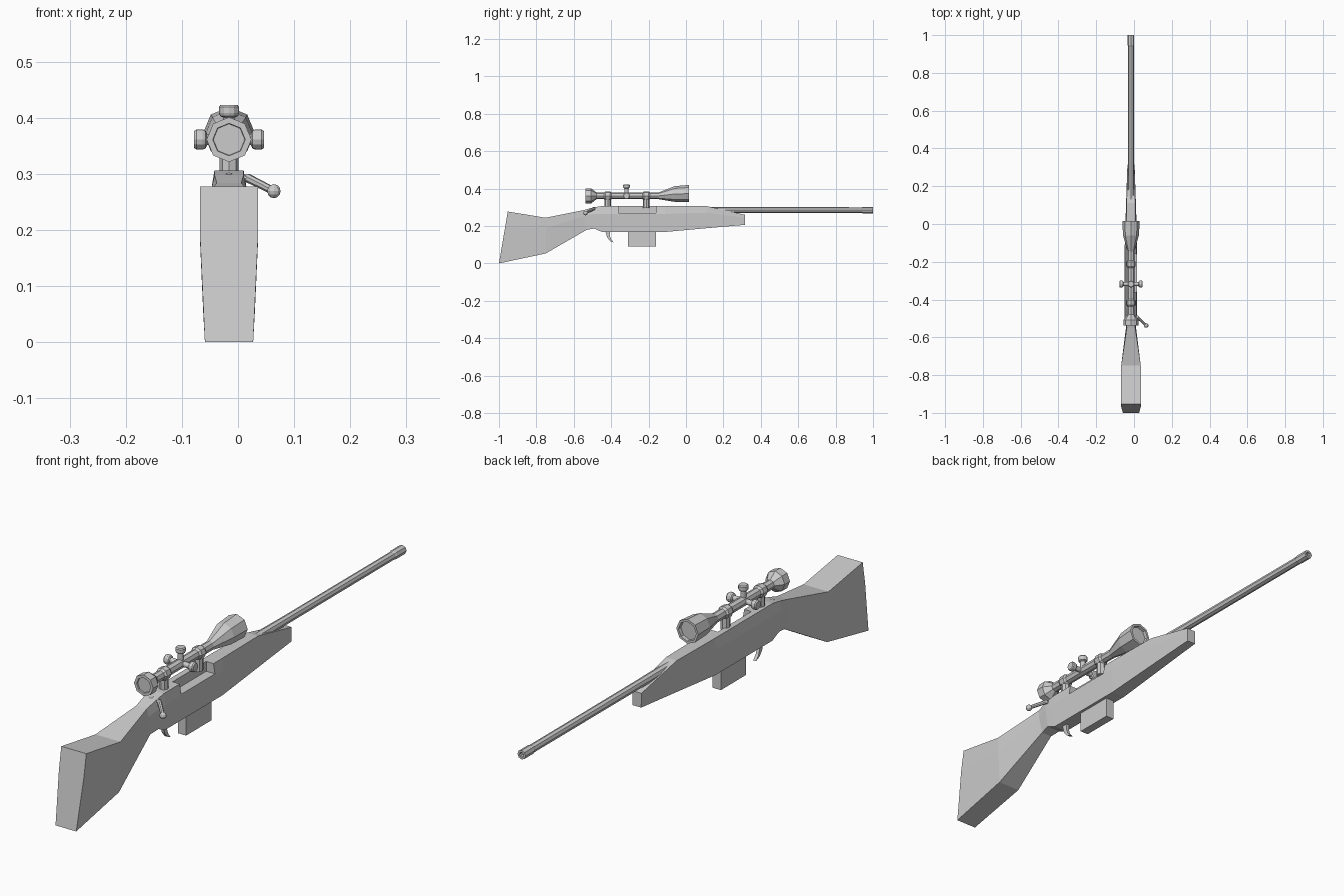
import bpy, bmesh
from math import cos, sin, pi
from mathutils import Vector

if "Cube" in bpy.data.objects:
    bpy.data.objects.remove(bpy.data.objects["Cube"])

CX = -0.016   # centre line of the rifle
SZ = 0.361    # scope axis height


def make_object(name, bm):
    bmesh.ops.recalc_face_normals(bm, faces=bm.faces)
    me = bpy.data.meshes.new(name)
    bm.to_mesh(me)
    bm.free()
    ob = bpy.data.objects.new(name, me)
    bpy.context.collection.objects.link(ob)
    return ob


def loft(name, rings):
    """Skin a list of equal-length point rings and cap both ends."""
    bm = bmesh.new()
    loops = [[bm.verts.new(p) for p in ring] for ring in rings]
    n = len(loops[0])
    for a, b in zip(loops, loops[1:]):
        for i in range(n):
            j = (i + 1) % n
            bm.faces.new((a[i], a[j], b[j], b[i]))
    bm.faces.new(loops[0])
    bm.faces.new(loops[-1])
    return make_object(name, bm)


def lathe(name, base, axis, profile, sides=8):
    """Round part along an axis; profile = (distance, radius[, lift])."""
    base, axis = Vector(base), Vector(axis).normalized()
    u = Vector((1, 0, 0)) if abs(axis.x) < 0.7 else Vector((0, 1, 0))
    v = axis.cross(u).normalized()
    u = v.cross(axis)
    rings = []
    for d, r, *lift in profile:
        c = base + axis * d + Vector((0, 0, lift[0] if lift else 0))
        rings.append([c + (u * cos(2 * pi * i / sides) + v * sin(2 * pi * i / sides)) * r
                      for i in range(sides)])
    return loft(name, rings)


def box(name, lo, hi):
    return loft(name, [[(lo[0], y, lo[2]), (hi[0], y, lo[2]), (hi[0], y, hi[2]), (lo[0], y, hi[2])]
                       for y in (lo[1], hi[1])])


def ball(name, loc, r):
    bm = bmesh.new()
    bmesh.ops.create_uvsphere(bm, u_segments=10, v_segments=6, radius=r)
    bmesh.ops.translate(bm, verts=bm.verts, vec=loc)
    return make_object(name, bm)


# Stock: y top, y bottom, z top, z bottom, half widths top / middle / bottom
stations = [
    (-0.953, -1.0, 0.277, 0.0, 0.052, 0.052, 0.043),
    (-0.75, -0.75, 0.244, 0.053, 0.052, 0.052, 0.046),
    (-0.55, -0.53, 0.284, 0.180, 0.022, 0.026, 0.022),
    (-0.50, -0.49, 0.298, 0.186, 0.026, 0.033, 0.028),
    (-0.455, -0.45, 0.306, 0.168, 0.026, 0.033, 0.028),
    (-0.11, -0.11, 0.306, 0.168, 0.026, 0.033, 0.028),
    (0.11, 0.11, 0.306, 0.188, 0.023, 0.026, 0.023),
    (0.315, 0.315, 0.260, 0.206, 0.019, 0.019, 0.018),
]
rings = []
for yt, yb, zt, zb, wt, wm, wb in stations:
    ym, zm = yt + (yb - yt) * 0.3, zt + (zb - zt) * 0.3
    right = [(wt, yt, zt), (wm, ym, zm), (wb, yb, zb)]
    rings.append([(CX + w, y, z) for w, y, z in right] +
                 [(CX - w, y, z) for w, y, z in reversed(right)])
stock = loft("stock", rings)

# Ejection port cut in the right side
cutter = box("port_cutter", (CX - 0.004, -0.36, 0.269), (0.1, -0.16, 0.35))
mod = stock.modifiers.new("port", 'BOOLEAN')
mod.operation, mod.object, mod.solver = 'DIFFERENCE', cutter, 'EXACT'
bpy.context.view_layer.objects.active = stock
bpy.ops.object.modifier_apply(modifier=mod.name)
bpy.data.objects.remove(cutter)

# Barrel with a hollow muzzle
lathe("barrel", (CX, 0, 0.285), (0, 1, 0),
      [(0.05, 0.018), (0.30, 0.0155), (0.94, 0.0150), (0.945, 0.0172), (1.0, 0.0172),
       (1.0, 0.009), (0.97, 0.009)])

# Magazine
box("magazine", (CX - 0.017, -0.31, 0.09), (CX + 0.017, -0.16, 0.19))

# Curved trigger
outline = [(-0.432, 0.175), (-0.405, 0.175), (-0.407, 0.148), (-0.400, 0.128), (-0.385, 0.110),
           (-0.405, 0.119), (-0.421, 0.138)]
loft("trigger", [[(CX + s * 0.006, y, z) for y, z in outline] for s in (-1, 1)])

# Bolt handle
path = [Vector((CX, -0.49, 0.291)), Vector((0.018, -0.493, 0.292)), Vector((0.064, -0.537, 0.269))]
for i, (a, b) in enumerate(zip(path, path[1:])):
    lathe(f"bolt_handle_{i}", a, b - a, [(0, 0.008), ((b - a).length, 0.007)])
ball("bolt_elbow", path[1], 0.008)
ball("bolt_root", path[0], 0.011)
ball("bolt_knob", path[2], 0.0125)

# Scope tube with eyepiece and objective bell
lathe("scope", (CX, 0, SZ), (0, 1, 0),
      [(-0.533, 0.028), (-0.538, 0.029), (-0.538, 0.040), (-0.507, 0.040), (-0.478, 0.018),
       (-0.145, 0.018), (-0.06, 0.042, 0.010), (0.015, 0.046, 0.012), (0.015, 0.037, 0.012),
       (0.002, 0.036, 0.012)])

# Scope rings and posts
for i, y in enumerate((-0.418, -0.212)):
    lathe(f"scope_ring_{i}", (CX, y, SZ), (0, 1, 0),
          [(-0.021, 0.017), (-0.012, 0.024), (0.012, 0.024), (0.021, 0.017)])
    lathe(f"scope_post_{i}", (CX, y, 0.295), (0, 0, 1), [(0, 0.017), (0.06, 0.017)])

# Adjustment turrets: left, right and top
for name, axis in (("left", (-1, 0, 0)), ("right", (1, 0, 0)), ("top", (0, 0, 1))):
    lathe(f"turret_{name}", (CX, -0.318, SZ), axis,
          [(0, 0.010), (0.039, 0.010), (0.042, 0.016), (0.047, 0.018), (0.058, 0.018), (0.062, 0.015)],
          sides=12)
